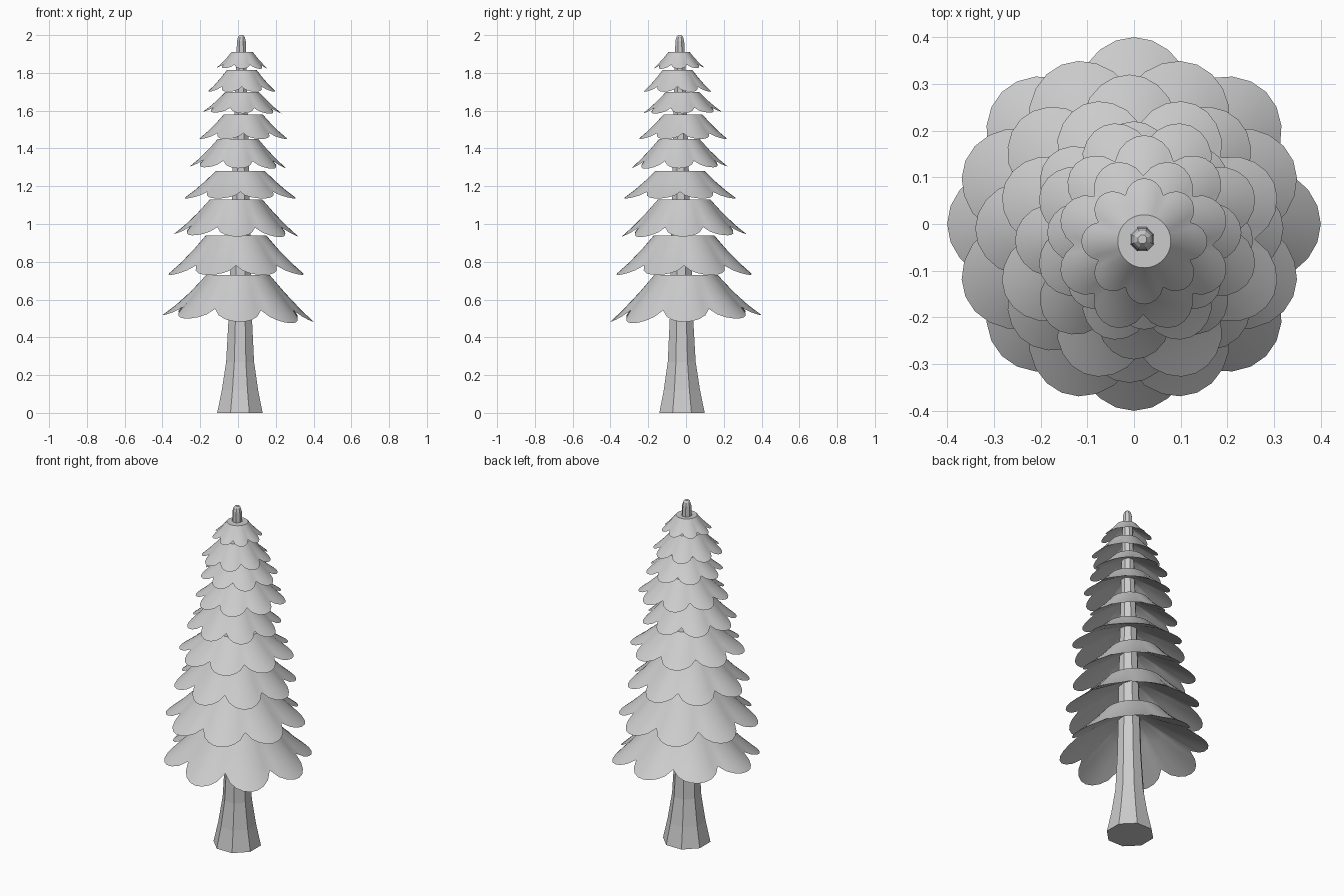
import bpy, bmesh, math

if "Cube" in bpy.data.objects:
    bpy.data.objects.remove(bpy.data.objects["Cube"])

# One plain grey for the whole model
grey = bpy.data.materials.new("plain_grey")
grey.diffuse_color = (0.6, 0.6, 0.6, 1)
grey.use_nodes = True
grey.node_tree.nodes["Principled BSDF"].inputs["Base Color"].default_value = grey.diffuse_color


def ring(bm, count, fn):
    return [bm.verts.new(fn(2 * math.pi * i / count)) for i in range(count)]


def bridge(bm, a, b):
    n = len(a)
    for i in range(n):
        j = (i + 1) % n
        bm.faces.new((a[i], a[j], b[j], b[i]))


def finish(bm, name):
    bmesh.ops.recalc_face_normals(bm, faces=bm.faces)
    me = bpy.data.meshes.new(name)
    bm.to_mesh(me)
    bm.free()
    ob = bpy.data.objects.new(name, me)
    bpy.context.collection.objects.link(ob)
    me.materials.append(grey)
    return ob


# Trunk: eight-sided flared column with a rounded tip
def make_trunk():
    bm = bmesh.new()
    profile = [(0, .130), (.12, .104), (.27, .080), (.5, .067), (.9, .057),
               (1.4, .044), (1.88, .029), (1.97, .025), (1.99, .019), (2.0, .010)]
    rings = []
    for z, r in profile:
        cx, cy = .010 + .004 * z, -.021 - .006 * z
        rings.append(ring(bm, 8, lambda a: (cx + r * math.cos(a + math.pi / 8),
                                            cy + r * math.sin(a + math.pi / 8), z)))
    for a, b in zip(rings, rings[1:]):
        bridge(bm, a, b)
    bm.faces.new(rings[0][::-1])
    bm.faces.new(rings[-1])
    finish(bm, "trunk")


# Branch tier: flat-topped hollow cone with eight rounded, slightly arched petals
def make_tier(index, cx, cy, radius, z_top, z_tip):
    bm = bmesh.new()
    n = 64
    turn = (index % 2) * math.pi / 8
    tilt = .045 if index == 0 else .02 * (1 - index % 2)
    r_top = .42 * radius
    r_hub = .13 * radius
    height = z_top - z_tip

    def lobe(a):
        return abs(math.cos(4 * (a - turn))) ** .8

    def edge(a):
        return radius * (.79 + .21 * lobe(a))

    def place(a, r, z):
        x, y = r * math.cos(a), r * math.sin(a)
        f = max(0, (r - r_top) / (radius - r_top))
        droop = .12 * height * (1 - lobe(a)) * f
        return (cx + x, cy + y, z + tilt * (y - x) * f - droop)

    def slope(r):
        f = (r - r_top) / (radius - r_top)
        return z_top - height * (f + .05 * math.sin(math.pi * f))

    def upper(t):
        def point(a):
            r = r_top + (edge(a) - r_top) * t
            return place(a, r, slope(r))
        return ring(bm, n, point)

    def under(t):
        # from the sharp rim up to the trunk, close beneath the top
        def point(a):
            e = edge(a)
            z0 = slope(e)
            z1 = z_tip + .93 * height
            return place(a, e + (r_hub - e) * t, z0 + (z1 - z0) * t)
        return ring(bm, n, point)

    outer = [upper(t) for t in (0, .35, .7, 1)]
    inner = [under(t) for t in (.3, .65, 1)]
    rings = outer + inner
    for a, b in zip(rings, rings[1:]):
        bridge(bm, a, b)
    bm.faces.new(outer[0])
    bm.faces.new(inner[-1][::-1])
    ob = finish(bm, "branch_tier_%d" % (index + 1))
    bpy.ops.object.select_all(action='DESELECT')
    ob.select_set(True)
    bpy.context.view_layer.objects.active = ob
    bpy.ops.object.shade_smooth_by_angle(angle=math.radians(35))
    # keep the rim crisp
    for e in ob.data.edges:
        rim = all(3 * n <= k < 4 * n for k in e.vertices)
        e.use_edge_sharp = e.use_edge_sharp or rim


make_trunk()
tiers = [(0, 0, .40, .73, .50), (-.01, -.01, .38, .94, .73),
         (-.01, -.01, .33, 1.13, .94), (.012, -.032, .312, 1.28, 1.135),
         (0, -.035, .255, 1.45, 1.30), (.028, -.016, .245, 1.58, 1.45),
         (.022, -.018, .208, 1.70, 1.59), (.02, -.045, .188, 1.815, 1.70),
         (.022, -.037, .135, 1.91, 1.825)]
for i, t in enumerate(tiers):
    make_tier(i, *t)
